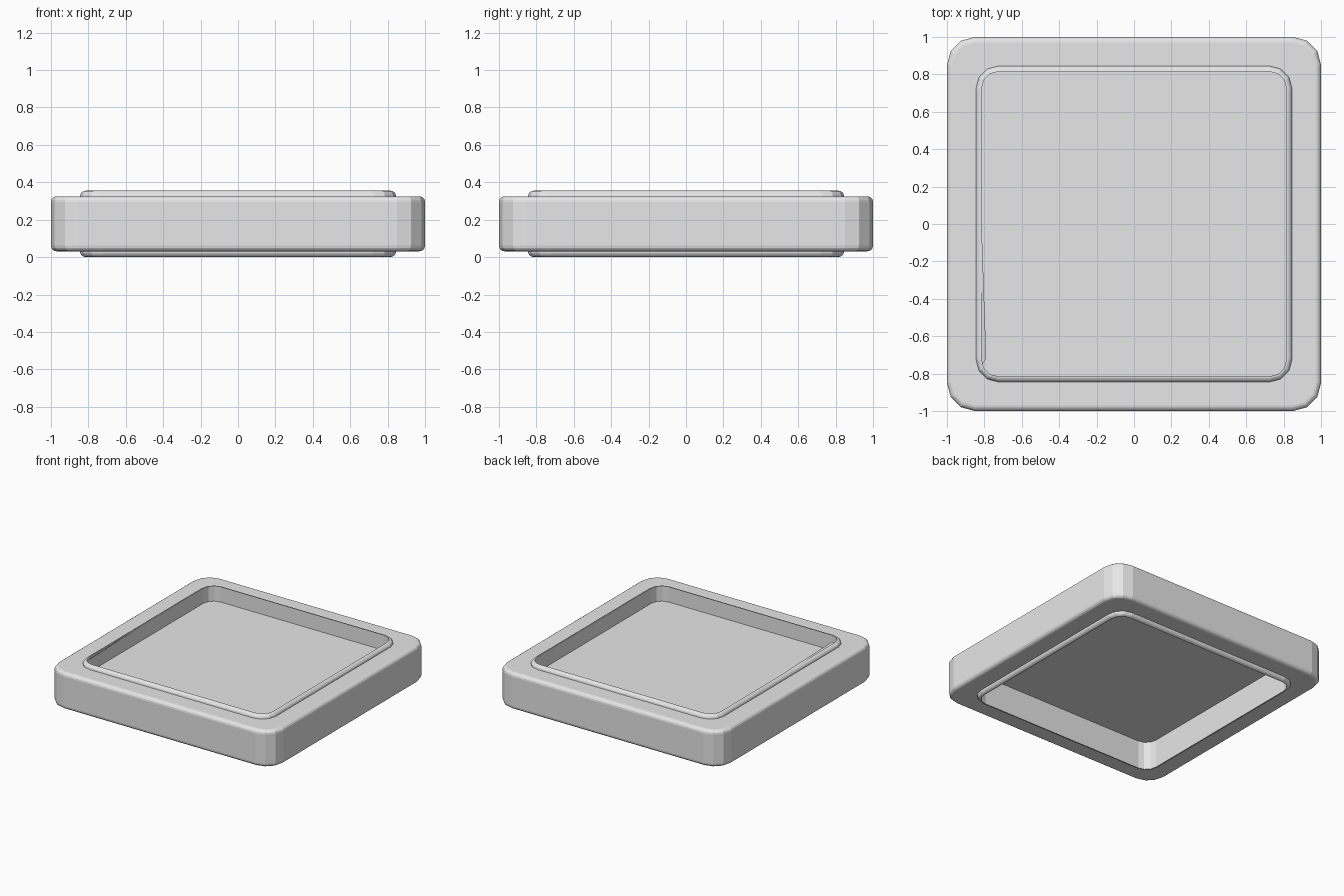
import bpy, bmesh
from math import sin, cos, pi

cube = bpy.data.objects.get("Cube")
if cube:
    bpy.data.objects.remove(cube, do_unlink=True)

MID = 0.178      # middle height of the tray
BODY = 0.147     # half height of the frame
ROUND = 0.03     # edge rounding
INNER = 0.815    # half width of the opening
FLOOR = 0.23     # height of the thin floor

grey = bpy.data.materials.new("light_grey")
grey.use_nodes = True
grey.diffuse_color = (0.8, 0.8, 0.8, 1)
grey.node_tree.nodes["Principled BSDF"].inputs["Base Color"].default_value = (0.8, 0.8, 0.8, 1)


def finish(name, bm, recalc=True):
    if recalc:
        bmesh.ops.recalc_face_normals(bm, faces=bm.faces)
    mesh = bpy.data.meshes.new(name)
    bm.to_mesh(mesh)
    bm.free()
    mesh.materials.append(grey)
    obj = bpy.data.objects.new(name, mesh)
    bpy.context.collection.objects.link(obj)
    return obj


def rounded_square(bm, half, radius, z, steps=3):
    """Loop of vertices around a square with rounded corners."""
    verts = []
    for corner, (sx, sy) in enumerate([(1, 1), (-1, 1), (-1, -1), (1, -1)]):
        for i in range(steps + 1):
            a = (corner + i / steps) * pi / 2
            c = half - radius
            verts.append(bm.verts.new((sx * c + radius * cos(a), sy * c + radius * sin(a), z)))
    return verts


def arc(center_x, center_z, steps=4):
    """Quarter round from the side up to the top, as (half width, height)."""
    return [(center_x + ROUND * cos(i / steps * pi / 2),
             center_z + ROUND * sin(i / steps * pi / 2)) for i in range(steps + 1)]


# Frame: rounded outer edge, flat top, raised lip, then the inner wall
upper = arc(1 - ROUND, BODY - ROUND) + arc(INNER, BODY)
profile = upper + [(w, -h) for w, h in reversed(upper)]
bm = bmesh.new()
rings = []
for w, h in profile:
    radius = 0.15 - (1 - w) if w > 0.9 else 0.09 + (w - INNER)
    rings.append(rounded_square(bm, w, radius, MID + h))
for a, b in zip(rings, rings[1:] + rings[:1]):
    for i in range(len(a)):
        j = (i + 1) % len(a)
        bm.faces.new((a[i], a[j], b[j], b[i]))
finish("frame", bm)

# Floor: thin sheet across the opening
bm = bmesh.new()
bottom = bm.faces.new(rounded_square(bm, INNER, 0.09, FLOOR - 0.003))
top = bmesh.ops.extrude_face_region(bm, geom=[bottom])
bmesh.ops.translate(bm, vec=(0, 0, 0.006),
                    verts=[v for v in top["geom"] if isinstance(v, bmesh.types.BMVert)])
finish("floor", bm)

# Sliver: small flap overhanging one side of the opening
bm = bmesh.new()
z = MID + BODY + ROUND
bm.faces.new([bm.verts.new(p) for p in
              [(-0.815, 0, z), (-0.83, -0.78, z - ROUND), (-0.79, -0.72, z)]])
finish("rim_sliver", bm, recalc=False)
